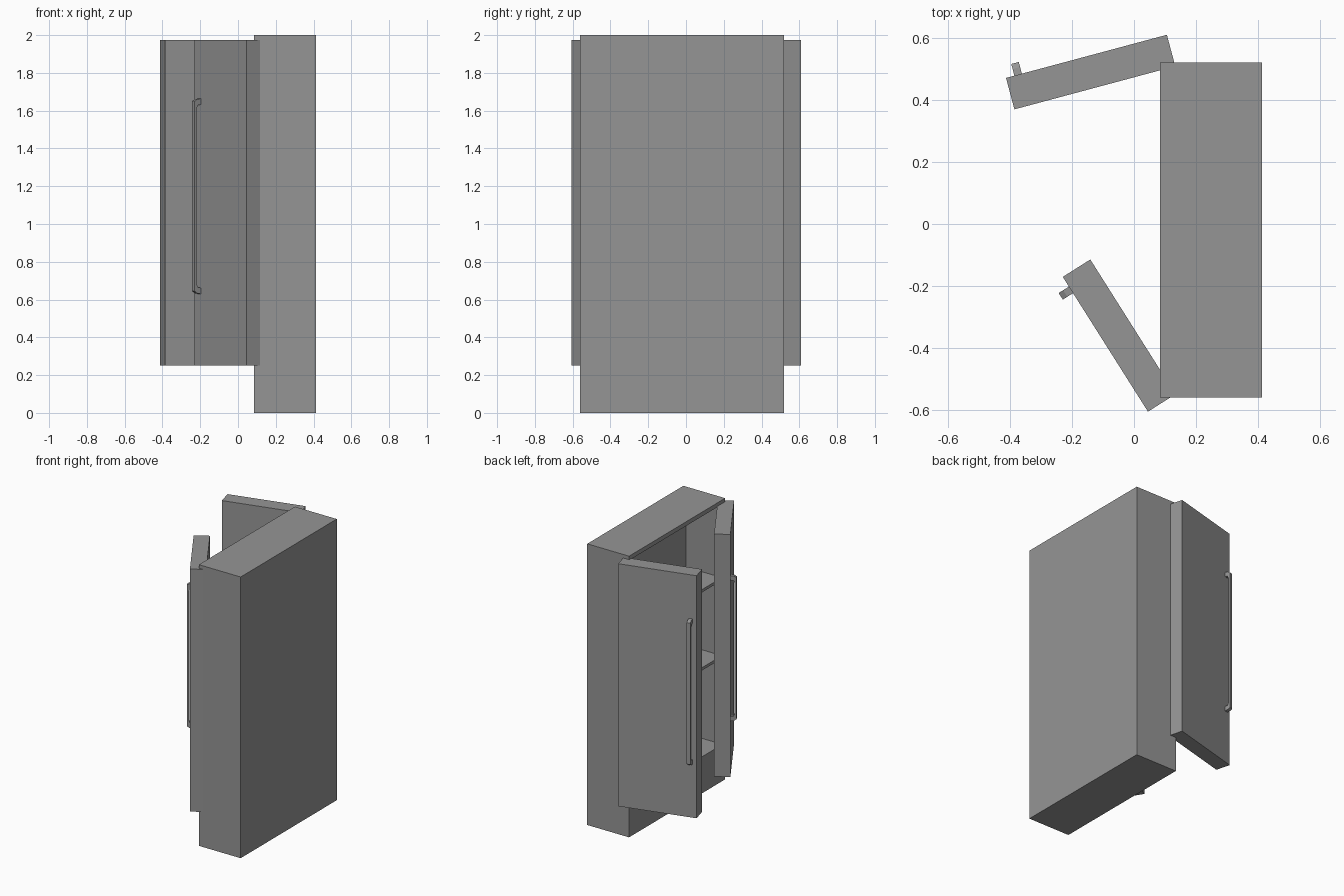
import bpy, bmesh
from math import radians, sin, cos
from mathutils import Vector

cube = bpy.data.objects.get("Cube")
if cube:
    bpy.data.objects.remove(cube, do_unlink=True)

grey = bpy.data.materials.new("mid grey")
grey.use_nodes = True
COLOUR = (0.3, 0.3, 0.3, 1)
grey.diffuse_color = COLOUR
grey.node_tree.nodes["Principled BSDF"].inputs["Base Color"].default_value = COLOUR


def finish(name, bm):
    bmesh.ops.recalc_face_normals(bm, faces=bm.faces)
    mesh = bpy.data.meshes.new(name)
    bm.to_mesh(mesh)
    bm.free()
    mesh.materials.append(grey)
    obj = bpy.data.objects.new(name, mesh)
    bpy.context.collection.objects.link(obj)
    return obj


def prism(name, outline, offset):
    """Extrude a closed outline along an offset."""
    bm = bmesh.new()
    face = bm.faces.new([bm.verts.new(p) for p in outline])
    new = bmesh.ops.extrude_face_region(bm, geom=[face])["geom"]
    verts = [g for g in new if isinstance(g, bmesh.types.BMVert)]
    bmesh.ops.translate(bm, verts=verts, vec=offset)
    return finish(name, bm)


def box(name, x0, x1, y0, y1, z0, z1):
    base = [(x0, y0, z0), (x1, y0, z0), (x1, y1, z0), (x0, y1, z0)]
    return prism(name, base, Vector((0, 0, z1 - z0)))


# Cabinet body: solid block with a compartment cut into its open side
X0, X1, Y0, Y1, H = 0.084, 0.413, -0.56, 0.52, 2.0
WALL, FLOOR = 0.03, 0.26
body = box("cabinet_body", X0, X1, Y0, Y1, 0, H)
cutter = box("compartment_cutter", X0 - 0.1, X1 - 0.04, Y0 + WALL, Y1 - WALL,
             FLOOR, H - WALL)
cutter.hide_render = True
cutter.hide_viewport = True
cut = body.modifiers.new("compartment", "BOOLEAN")
cut.operation = "DIFFERENCE"
cut.solver = "EXACT"
cut.object = cutter

# Shelves
for name, top in (("lower_shelf", 0.89), ("upper_shelf", 1.445)):
    box(name, X0 + 0.005, X1 - 0.04, Y0 + WALL, Y1 - WALL, top - 0.02, top)


# Doors: u runs from hinge to free edge, n points out of the door's face
DOOR_Z0, DOOR_Z1, THICK = 0.25, 1.975, 0.105
HANDLE_MID = 1.147
half = [(0, 0.485), (0.018, 0.483), (0.026, 0.465)]
outer = [(0.039, 0.503), (0.022, 0.514), (0, 0.517)]
upper = half + outer


def door(side, hinge, angle, turn, length, inset):
    a = radians(angle)
    u = Vector((cos(a), sin(a), 0))
    n = Vector((-u.y, u.x, 0)) * turn
    p = Vector((hinge[0], hinge[1], DOOR_Z0))
    panel = [p, p + u * length, p + u * length - n * THICK, p - n * THICK]
    prism(side + "_door", panel, Vector((0, 0, DOOR_Z1 - DOOR_Z0)))

    # Pull handle: long bar with bent ends, mirrored about its middle
    base = Vector((hinge[0], hinge[1], HANDLE_MID)) + u * (length - inset)
    inner_run = [(d, z) for d, z in half] + [(d, -z) for d, z in reversed(half)]
    outer_run = [(d, -z) for d, z in reversed(outer)] + outer
    loop = [base + n * d + Vector((0, 0, z)) for d, z in inner_run + outer_run]
    prism(side + "_door_handle", loop, u * -0.025)


door("left", (0.106, 0.61), 195, -1, 0.537, 0.028)
door("right", (0.045, -0.605), 122.3, 1, 0.514, 0.037)
